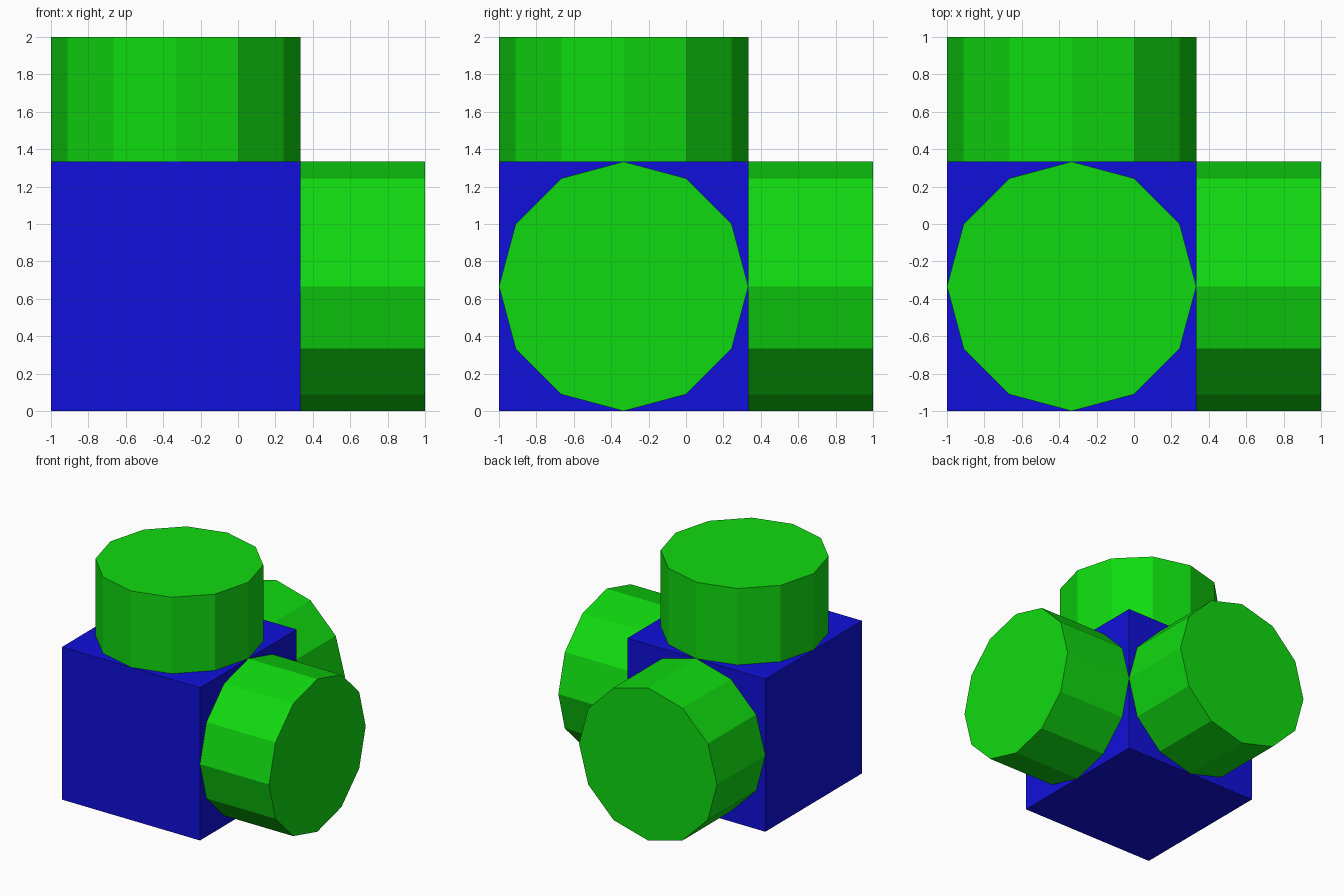
import bpy
from math import pi
from mathutils import Vector

default = bpy.data.objects.get("Cube")
if default:
    bpy.data.objects.remove(default, do_unlink=True)

SIDE = 4 / 3                      # edge of the block
LENGTH = 2 - SIDE                 # how far each stub stands out
CENTRE = Vector((-1 / 3, -1 / 3, SIDE / 2))


def make_material(name, colour):
    mat = bpy.data.materials.new(name)
    mat.use_nodes = True
    mat.diffuse_color = colour
    mat.node_tree.nodes["Principled BSDF"].inputs["Base Color"].default_value = colour
    return mat


blue = make_material("blue", (0.005, 0.005, 0.7, 1))
green = make_material("green", (0.005, 0.7, 0.005, 1))


def finish(name, mat):
    obj = bpy.context.object
    obj.name = name
    obj.data.materials.append(mat)


# Central block
bpy.ops.mesh.primitive_cube_add(size=SIDE, location=CENTRE)
finish("block", blue)


# Twelve-sided stubs on the top, back and left faces of the block
def add_stub(name, direction, rotation):
    offset = Vector(direction) * (SIDE + LENGTH) / 2
    bpy.ops.mesh.primitive_cylinder_add(vertices=12, radius=SIDE / 2, depth=LENGTH,
                                        location=CENTRE + offset, rotation=rotation)
    finish(name, green)


add_stub("top_stub", (0, 0, 1), (0, 0, 0))
add_stub("back_stub", (0, 1, 0), (-pi / 2, 0, 0))
add_stub("left_stub", (1, 0, 0), (0, pi / 2, 0))
